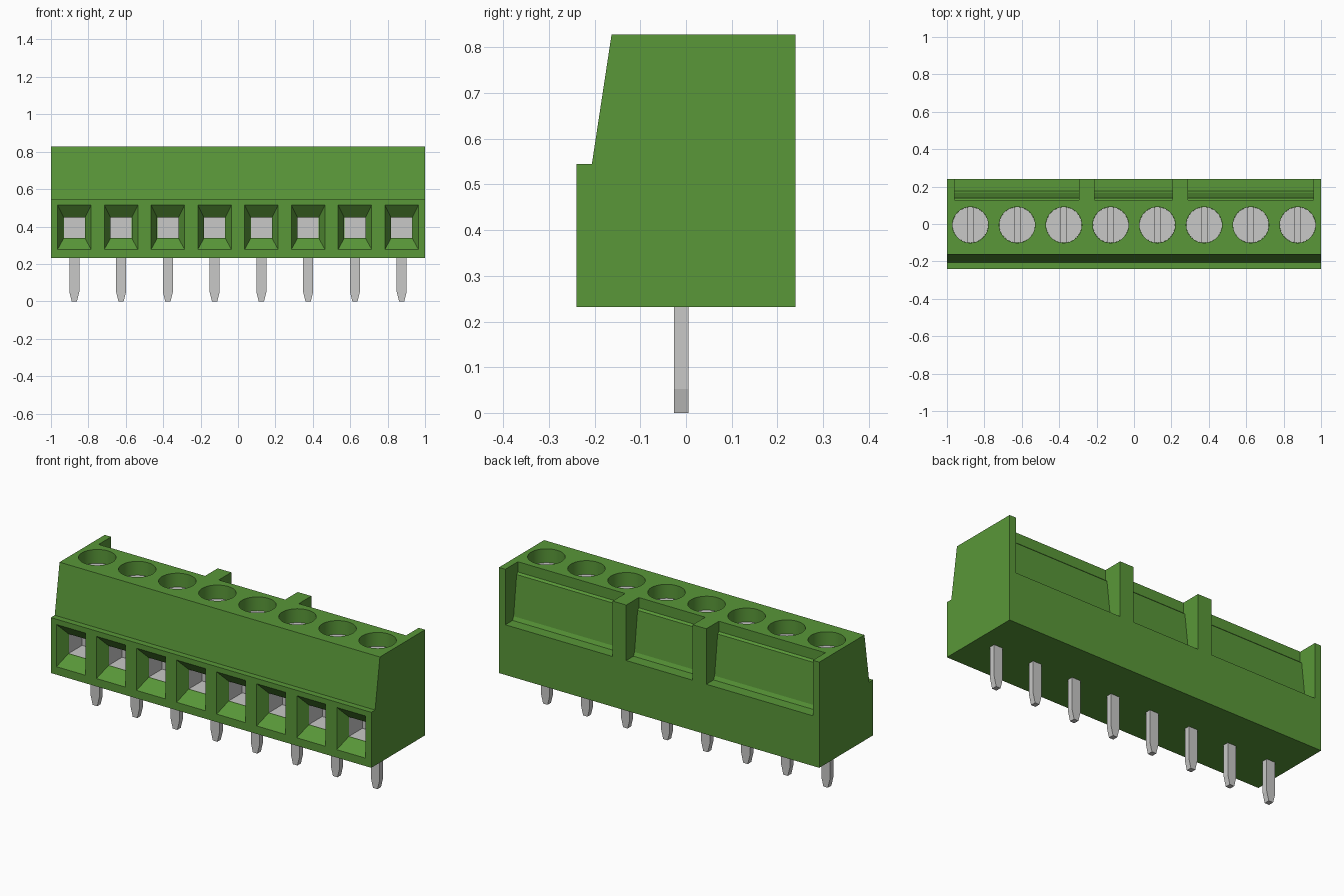
import bpy, bmesh, math

if "Cube" in bpy.data.objects:
    bpy.data.objects.remove(bpy.data.objects["Cube"])

PITCH = 0.25
POLES = [PITCH * (i - 3.5) for i in range(8)]
AXIS_Y = -0.005


def material(name, color):
    m = bpy.data.materials.new(name)
    m.use_nodes = True
    m.diffuse_color = color
    m.node_tree.nodes["Principled BSDF"].inputs["Base Color"].default_value = color
    return m


green = material("terminal green", (0.10, 0.31, 0.04, 1))
silver = material("tinned metal", (0.58, 0.58, 0.57, 1))


def finish(name, bm, mat):
    bmesh.ops.recalc_face_normals(bm, faces=bm.faces)
    mesh = bpy.data.meshes.new(name)
    bm.to_mesh(mesh)
    bm.free()
    mesh.materials.append(mat)
    ob = bpy.data.objects.new(name, mesh)
    bpy.context.collection.objects.link(ob)
    return ob


def loft(bm, rings, start_cap=True):
    """Bridge equal rings of points and cap the ends."""
    loops = [[bm.verts.new(p) for p in ring] for ring in rings]
    for a, b in zip(loops, loops[1:]):
        for i in range(len(a)):
            j = (i + 1) % len(a)
            bm.faces.new((a[i], a[j], b[j], b[i]))
    if start_cap:
        bm.faces.new(loops[0])
    bm.faces.new(loops[-1])


def extrude_x(bm, profile, x0, x1):
    loft(bm, [[(x, y, z) for y, z in profile] for x in (x0, x1)])


def rect_xz(x, y, half, z0, z1):
    return [(x - half, y, z0), (x + half, y, z0), (x + half, y, z1), (x - half, y, z1)]


def circle(x, z, r, n=40):
    steps = [2 * math.pi * i / n for i in range(n)]
    return [(x + r * math.cos(a), AXIS_Y + r * math.sin(a), z) for a in steps]


def cut(target, bm):
    cutter = finish("cutter", bm, green)
    cutter.hide_render = True
    mod = target.modifiers.new("cut", "BOOLEAN")
    mod.operation, mod.solver, mod.object = "DIFFERENCE", "EXACT", cutter
    bpy.context.view_layer.objects.active = target
    bpy.ops.object.modifier_apply(modifier=mod.name)
    bpy.data.objects.remove(cutter)


# Housing with stepped, sloped front
bm = bmesh.new()
extrude_x(bm, [(-0.24, 0.232), (0.24, 0.232), (0.24, 0.828), (-0.163, 0.828),
               (-0.206, 0.545), (-0.24, 0.545)], -1, 1)
housing = finish("housing", bm, green)

# Rear recesses, open at the top, between the ribs
bm = bmesh.new()
recess = [(0.3, 0.9), (0.128, 0.9), (0.128, 0.77), (0.139, 0.76),
          (0.166, 0.535), (0.176, 0.515), (0.3, 0.515)]
for x0, x1 in ((-0.96, -0.295), (-0.21, 0.205), (0.29, 0.96)):
    extrude_x(bm, recess, x0, x1)
cut(housing, bm)

# Screw wells
bm = bmesh.new()
for x in POLES:
    loft(bm, [circle(x, 0.72, 0.096), circle(x, 0.9, 0.096)])
cut(housing, bm)

# Wire entry funnels with square tunnels
bm = bmesh.new()
for x in POLES:
    loft(bm, [rect_xz(x, -0.30, 0.09, 0.277, 0.515), rect_xz(x, -0.24, 0.09, 0.277, 0.515),
              rect_xz(x, -0.18, 0.057, 0.337, 0.448), rect_xz(x, -0.06, 0.057, 0.337, 0.448)])
cut(housing, bm)

# Metal clamp linings, open to the front
bm = bmesh.new()
for x in POLES:
    loft(bm, [rect_xz(x, y, 0.056, 0.338, 0.447) for y in (-0.061, -0.179)][::-1], False)
linings = finish("clamp_linings", bm, silver)
linings.data.flip_normals()

# Slotted screw heads
bm = bmesh.new()
for x in POLES:
    loft(bm, [circle(x, 0.715, 0.0955), circle(x, 0.75, 0.0955)])
screws = finish("screw_heads", bm, silver)
bm = bmesh.new()
for x in POLES:
    loft(bm, [rect_xz(x, y, 0.015, 0.73, 0.8) for y in (-0.2, 0.2)])
cut(screws, bm)

# Solder pins with tapered tips
bm = bmesh.new()
for x in POLES:
    rings = []
    for z, half in ((0.25, 0.027), (0.052, 0.027), (0, 0.014)):
        rings.append([(x - half, -0.026, z), (x + half, -0.026, z),
                      (x + half, 0.005, z), (x - half, 0.005, z)])
    loft(bm, rings)
finish("solder_pins", bm, silver)

# Smooth round walls, keep sharp edges
for ob in (housing, screws):
    bpy.ops.object.select_all(action="DESELECT")
    ob.select_set(True)
    bpy.context.view_layer.objects.active = ob
    bpy.ops.object.shade_smooth_by_angle(angle=math.radians(12))
